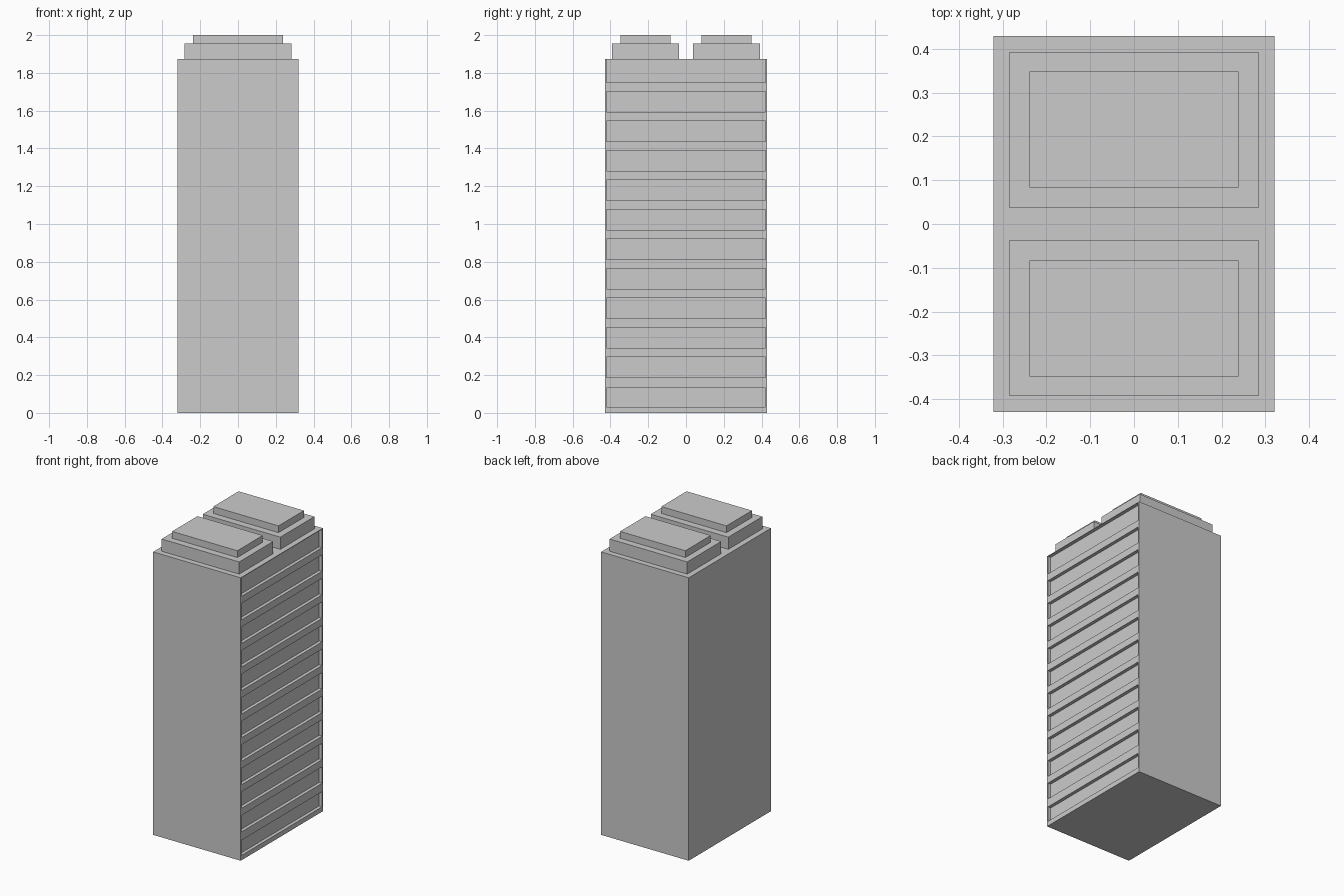
import bpy

if "Cube" in bpy.data.objects:
    bpy.data.objects.remove(bpy.data.objects["Cube"])

W, D, H = 0.321, 0.43, 1.874      # half width, half depth and height of the tower
SLOT_DEPTH = 0.022


def box(name, lo, hi):
    bpy.ops.mesh.primitive_cube_add(
        size=1, location=[(a + b) / 2 for a, b in zip(lo, hi)])
    ob = bpy.context.object
    ob.name = name
    ob.scale = [b - a for a, b in zip(lo, hi)]
    bpy.ops.object.transform_apply(location=True, rotation=False, scale=True)
    return ob


# Tower body
body = box("tower_body", (-W, -D, 0), (W, D, H))

# Twelve window bands recessed into the right side
cutters = []
for i in range(12):
    z = 0.032 + 0.156 * i
    top = z + (0.122 if i == 11 else 0.1 if i == 0 else 0.109)
    cutters.append(box("band_cutter", (W - SLOT_DEPTH, -0.422, z), (W + 0.1, 0.422, top)))
bpy.ops.object.select_all(action='DESELECT')
for c in cutters:
    c.select_set(True)
bpy.context.view_layer.objects.active = cutters[0]
bpy.ops.object.join()
cutter = bpy.context.object
cutter.hide_render = True
cutter.display_type = 'WIRE'
cut = body.modifiers.new("bands", 'BOOLEAN')
cut.operation = 'DIFFERENCE'
cut.solver = 'EXACT'
cut.object = cutter

# Two stepped roof blocks, mirrored front to back
for side, s in (("front", -1), ("back", 1)):
    for tier, x, y0, y1, z0, z1 in (("lower", 0.284, 0.037, 0.393, H, 1.955),
                                    ("upper", 0.239, 0.083, 0.348, 1.955, 2.0)):
        a, b = sorted((s * y0, s * y1))
        box(f"{side}_roof_{tier}_step", (-x, a, z0), (x, b, z1))
